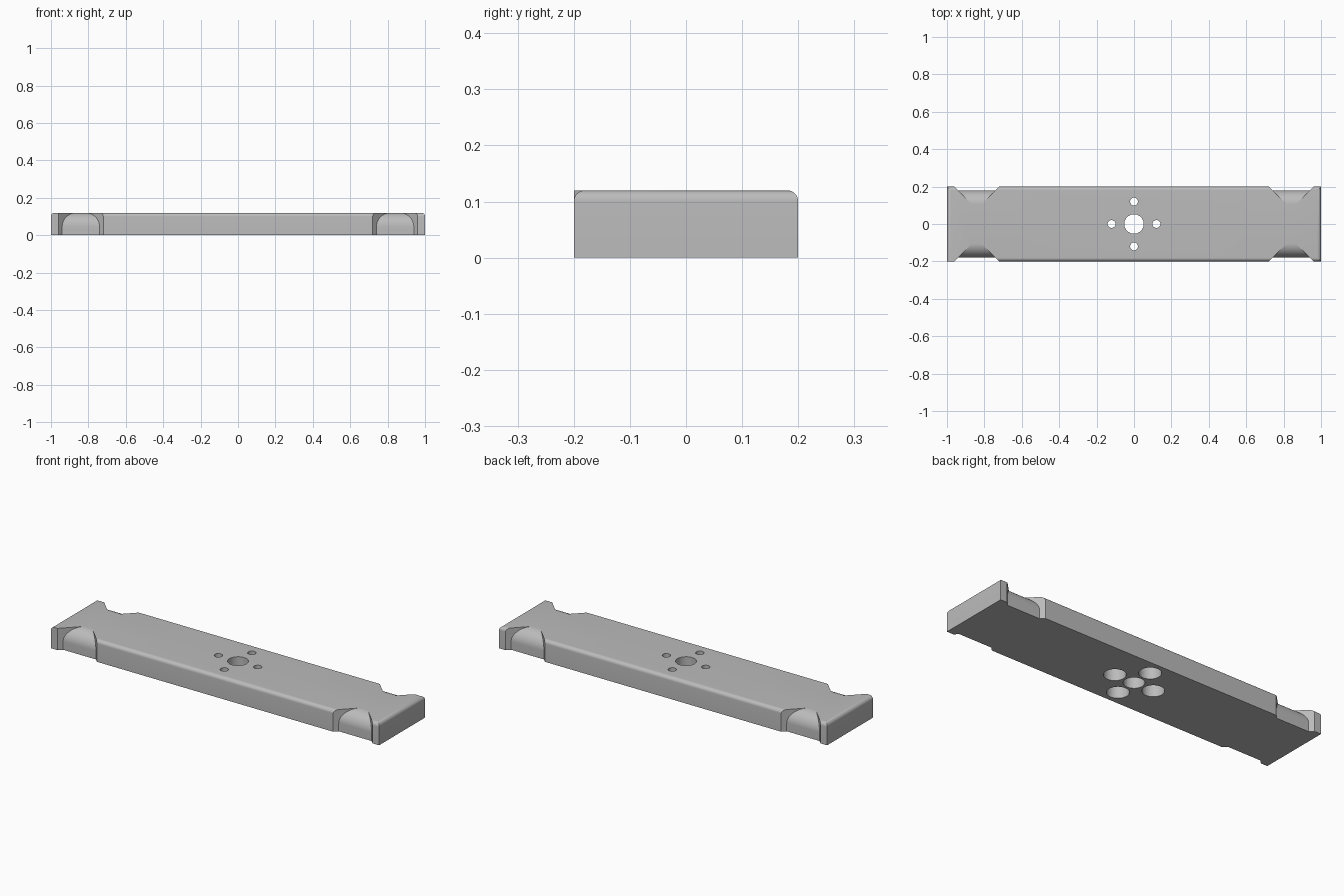
import bpy, bmesh, math

if "Cube" in bpy.data.objects:
    bpy.data.objects.remove(bpy.data.objects["Cube"], do_unlink=True)

LENGTH, WIDTH, HEIGHT = 2.0, 0.4, 0.12
EDGE_R = 0.02       # rounded top edge
NOTCH_X = 0.84      # notch centre along the bar
NECK_R = 0.075      # large rounding inside the notches
NECK_Y = 0.18       # half width of the bar inside the notches

steel = bpy.data.materials.new("light_grey_steel")
steel.use_nodes = True
steel.diffuse_color = (0.5, 0.5, 0.5, 1)
steel.node_tree.nodes["Principled BSDF"].inputs["Base Color"].default_value = (0.5, 0.5, 0.5, 1)


def to_object(name, bm):
    bmesh.ops.recalc_face_normals(bm, faces=bm.faces)
    mesh = bpy.data.meshes.new(name)
    bm.to_mesh(mesh)
    bm.free()
    mesh.materials.append(steel)
    obj = bpy.data.objects.new(name, mesh)
    bpy.context.collection.objects.link(obj)
    return obj


def loft(bm, rings):
    """Closed solid through rings of points with equal counts."""
    loops = [[bm.verts.new(p) for p in ring] for ring in rings]
    for a, b in zip(loops, loops[1:]):
        for i in range(len(a)):
            j = (i + 1) % len(a)
            bm.faces.new((a[i], a[j], b[j], b[i]))
    bm.faces.new(loops[0])
    bm.faces.new(loops[-1])


def add_hole(bm, x, y, steps):
    """Round stepped cutter; steps are (radius, z) pairs."""
    n = 40
    loft(bm, [[(x + r * math.cos(2 * math.pi * i / n), y + r * math.sin(2 * math.pi * i / n), z)
               for i in range(n)] for r, z in steps])


def add_notch(bm, sx, sy):
    """Side notch with slanted walls and a rounded floor."""
    profile = [(0.25, -0.02), (NECK_Y, -0.02)]
    for i in range(17):
        a = math.pi / 2 * i / 16
        profile.append((NECK_Y - NECK_R + NECK_R * math.cos(a),
                        HEIGHT - NECK_R + NECK_R * math.sin(a)))
    profile += [(NECK_Y - NECK_R, HEIGHT + 0.02), (0.25, HEIGHT + 0.02)]
    loft(bm, [[(sx * NOTCH_X + side * (y - 0.08), sy * y, z) for y, z in profile]
              for side in (-1, 1)])


# Bar with rounded top edges; the short front left stretch stays sharp
bm = bmesh.new()
bmesh.ops.create_cube(bm, size=1)
for v in bm.verts:
    v.co = (v.co.x * LENGTH, v.co.y * WIDTH, (v.co.z + 0.5) * HEIGHT)
bmesh.ops.bisect_plane(bm, geom=bm.verts[:] + bm.edges[:] + bm.faces[:],
                       plane_co=(-NOTCH_X, 0, 0), plane_no=(1, 0, 0))


def is_rounded(edge):
    mid = (edge.verts[0].co + edge.verts[1].co) / 2
    on_rim = abs(mid.x) > 0.99 * LENGTH / 2 or abs(mid.y) > 0.99 * WIDTH / 2
    sharp = mid.y < -0.19 and mid.x < -NOTCH_X
    return mid.z > 0.99 * HEIGHT and on_rim and not sharp


bmesh.ops.bevel(bm, geom=[e for e in bm.edges if is_rounded(e)], offset=EDGE_R,
                segments=8, profile=0.5, affect='EDGES')
bar = to_object("bar", bm)

# Cutters: four notches, centre bore, four counterbored bolt holes
bm = bmesh.new()
for sx in (-1, 1):
    for sy in (-1, 1):
        add_notch(bm, sx, sy)
add_hole(bm, 0, 0, [(0.052, -0.02), (0.052, HEIGHT + 0.02)])
for x, y in ((0.12, 0), (-0.12, 0), (0, 0.12), (0, -0.12)):
    add_hole(bm, x, y, [(0.055, -0.02), (0.055, 0.09), (0.021, 0.09), (0.021, HEIGHT + 0.02)])
cutter = to_object("cutter", bm)
cutter.hide_render = True

cut = bar.modifiers.new("cut", 'BOOLEAN')
cut.operation = 'DIFFERENCE'
cut.solver = 'EXACT'
cut.object = cutter
bpy.context.view_layer.objects.active = bar
bar.select_set(True)
bpy.ops.object.modifier_apply(modifier="cut")
bpy.data.objects.remove(cutter, do_unlink=True)

# Smooth the curves, keep the edges crisp
bpy.ops.object.shade_smooth_by_angle(angle=math.radians(30))
